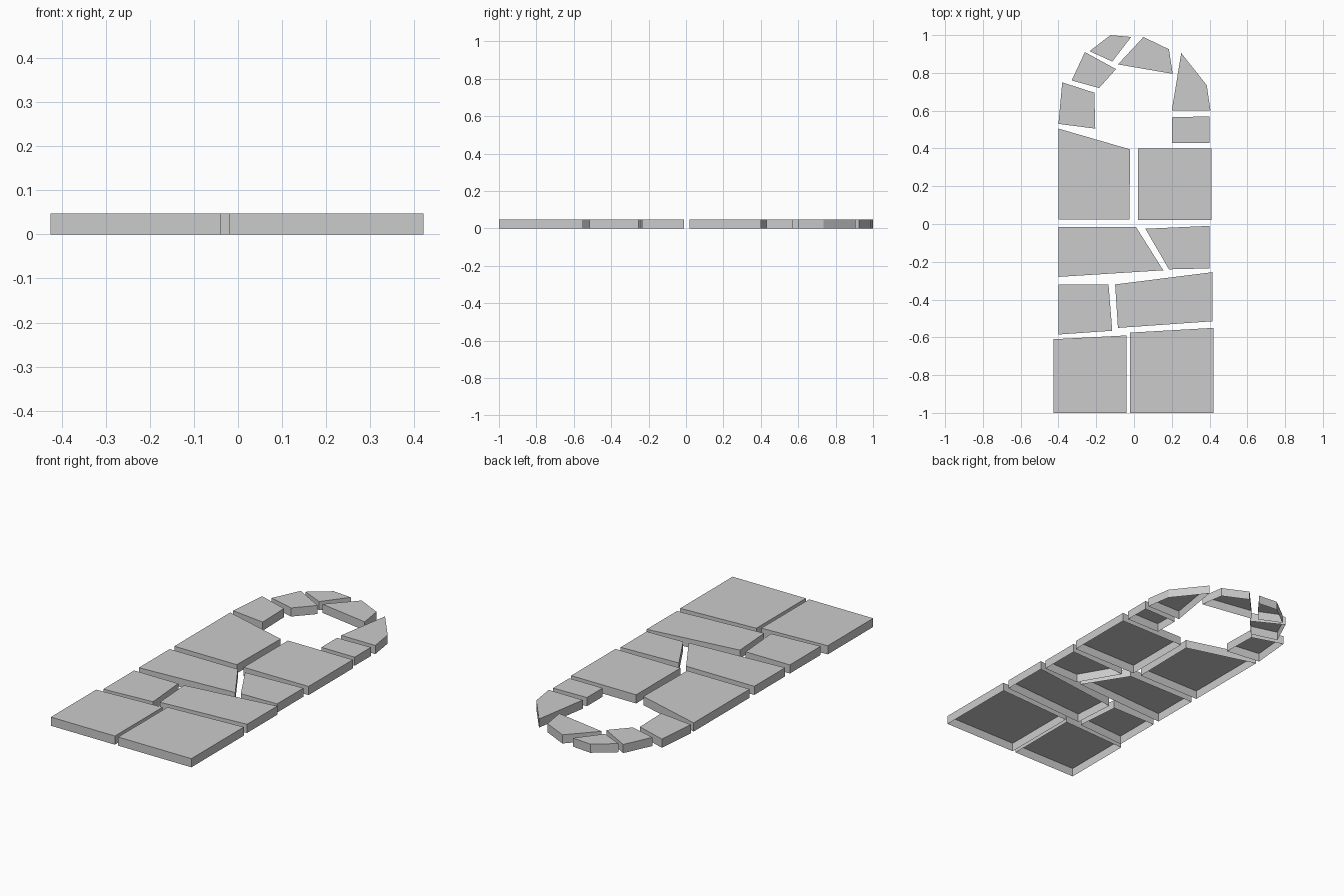
import bpy, bmesh
from mathutils import Vector

if "Cube" in bpy.data.objects:
    bpy.data.objects.remove(bpy.data.objects["Cube"])

HEIGHT = 0.047


def stone(name, outline):
    """Flat-topped paving stone: top and side walls, hollow and open underneath."""
    pts = [Vector(p) for p in outline]
    area = sum(a.cross(b) for a, b in zip(pts, pts[1:] + pts[:1]))
    if area < 0:
        pts.reverse()
    bm = bmesh.new()
    low = [bm.verts.new((p.x, p.y, 0)) for p in pts]
    high = [bm.verts.new((p.x, p.y, HEIGHT)) for p in pts]
    bm.faces.new(high)
    n = len(pts)
    for i in range(n):
        j = (i + 1) % n
        bm.faces.new((low[i], low[j], high[j], high[i]))
    mesh = bpy.data.meshes.new(name)
    bm.to_mesh(mesh)
    bm.free()
    bpy.context.collection.objects.link(bpy.data.objects.new(name, mesh))


# Straight walkway, laid in rows of two from front to back
path = [
    [(-.425, -1), (-.04, -1), (-.04, -.59), (-.425, -.61)],
    [(-.02, -1), (.42, -1), (.42, -.55), (-.02, -.575)],
    [(-.4, -.32), (-.135, -.32), (-.115, -.565), (-.4, -.585)],
    [(-.1, -.32), (.415, -.255), (.415, -.515), (-.085, -.55)],
    [(-.4, -.015), (.01, -.015), (.155, -.245), (-.4, -.28)],
    [(.06, -.025), (.4, -.01), (.4, -.235), (.185, -.24)],
    [(-.4, .505), (-.02, .395), (-.025, .025), (-.4, .025)],
    [(.02, .4), (.41, .4), (.41, .02), (.02, .02)],
]

# Arched ring of smaller stones, from the right side round to the left
ring = [
    [(.2, .565), (.4, .57), (.4, .43), (.2, .43)],
    [(.2, .6), (.405, .6), (.385, .735), (.25, .905)],
    [(.205, .795), (.185, .925), (.05, .99), (-.085, .845)],
    [(-.125, 1), (-.015, .99), (-.115, .86), (-.235, .915)],
    [(-.26, .91), (-.095, .82), (-.185, .72), (-.33, .76)],
    [(-.38, .75), (-.21, .695), (-.205, .505), (-.4, .53)],
]

for label, outlines in (("path_stone", path), ("ring_stone", ring)):
    for i, outline in enumerate(outlines, 1):
        stone(f"{label}_{i}", outline)
